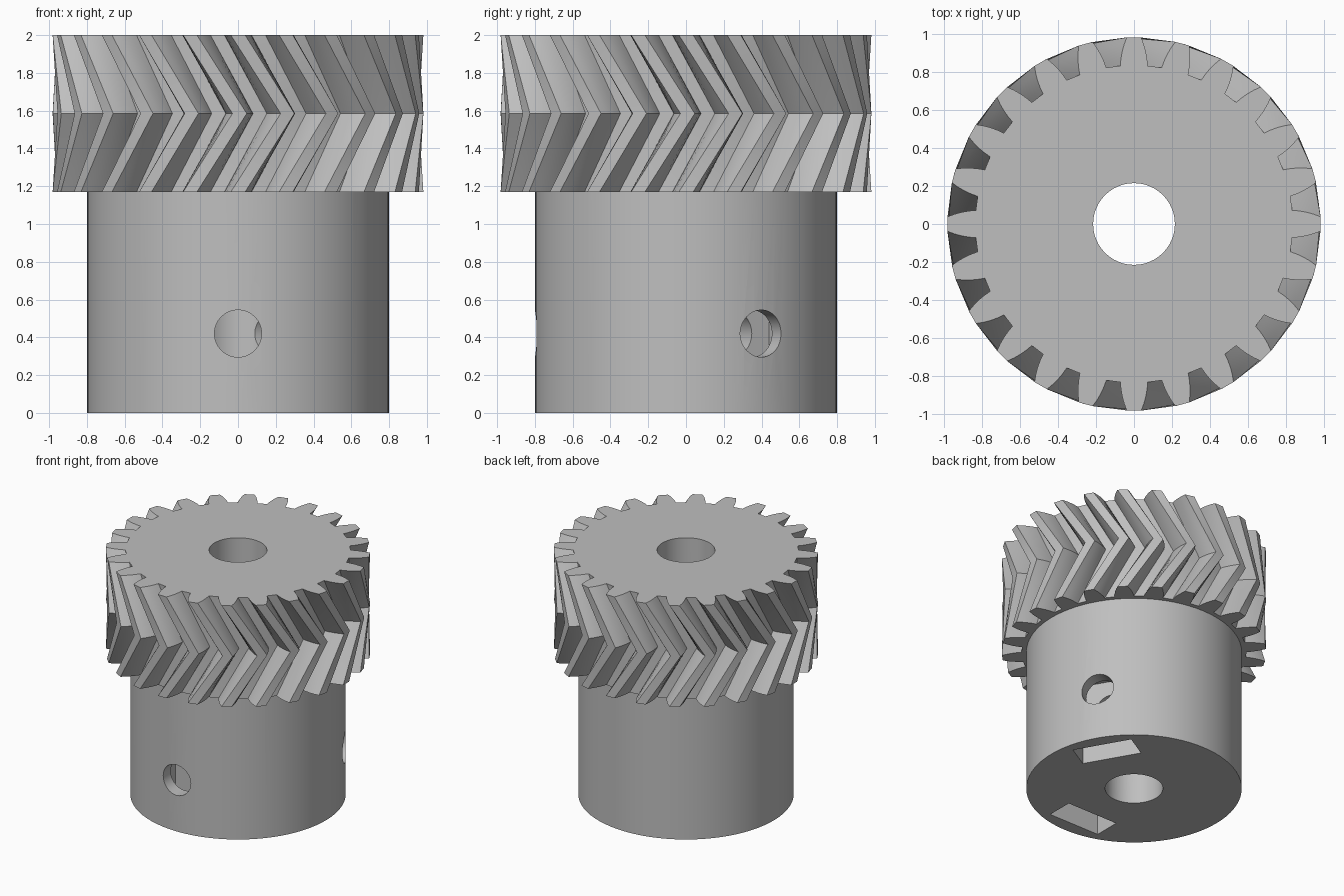
import bpy, bmesh
from math import cos, sin, pi, radians
from mathutils import Matrix

cube = bpy.data.objects.get("Cube")
if cube:
    bpy.data.objects.remove(cube, do_unlink=True)

TEETH = 24
TWIST = 15.5                      # degrees turned between gear end and middle
HUB_TOP, MIDDLE, TOP = 1.17, 1.585, 2.0
# Tooth flank from root to tip: (radius, half angle in degrees)
FLANK = [(0.835, 4.95), (0.87, 4.55), (0.91, 3.9), (0.945, 3.15), (0.982, 2.2)]

steel = bpy.data.materials.new("plain grey")
steel.use_nodes = True
GREY = (0.52, 0.52, 0.52, 1)
steel.diffuse_color = GREY
steel.node_tree.nodes["Principled BSDF"].inputs["Base Color"].default_value = GREY


def make_object(name, bm):
    bmesh.ops.recalc_face_normals(bm, faces=bm.faces)
    mesh = bpy.data.meshes.new(name)
    bm.to_mesh(mesh)
    bm.free()
    mesh.materials.append(steel)
    obj = bpy.data.objects.new(name, mesh)
    bpy.context.collection.objects.link(obj)
    return obj


def cylinder(name, radius, z0, z1, sides, matrix=Matrix()):
    bm = bmesh.new()
    bmesh.ops.create_cone(bm, cap_ends=True, segments=sides, radius1=radius,
                          radius2=radius, depth=z1 - z0,
                          matrix=matrix @ Matrix.Translation((0, 0, (z0 + z1) / 2)))
    return make_object(name, bm)


def box(name, size, matrix):
    bm = bmesh.new()
    bmesh.ops.create_cube(bm, size=1, matrix=matrix @ Matrix.Diagonal((*size, 1)))
    return make_object(name, bm)


def combine(target, other, operation):
    mod = target.modifiers.new(operation.lower(), 'BOOLEAN')
    mod.operation = operation
    mod.solver = 'EXACT'
    mod.object = other
    bpy.context.view_layer.objects.active = target
    bpy.ops.object.modifier_apply(modifier=mod.name)
    bpy.data.objects.remove(other, do_unlink=True)


def gear_ring(bm, z, turn):
    """One toothed outline at height z, turned by an angle in degrees."""
    ring = []
    for i in range(TEETH):
        centre = i * 360 / TEETH + turn
        side = [(r, -a) for r, a in FLANK] + [(r, a) for r, a in reversed(FLANK)]
        for r, a in side:
            t = radians(centre + a)
            ring.append(bm.verts.new((r * cos(t), r * sin(t), z)))
    return ring


# Herringbone gear: ends in line, middle turned
bm = bmesh.new()
rings = [gear_ring(bm, HUB_TOP, 0), gear_ring(bm, MIDDLE, TWIST), gear_ring(bm, TOP, 0)]
walls = []
for low, high in zip(rings, rings[1:]):
    for i in range(len(low)):
        j = (i + 1) % len(low)
        walls.append(bm.faces.new((low[i], low[j], high[j], high[i])))
bmesh.ops.triangulate(bm, faces=walls)
bm.faces.new(rings[0])
bm.faces.new(rings[-1])
body = make_object("herringbone_gear_with_hub", bm)

# Hub below the gear, then the shaft bore through both
combine(body, cylinder("hub", 0.8, 0, HUB_TOP + 0.1, 80), 'UNION')
combine(body, cylinder("bore", 0.215, -0.1, TOP + 0.1, 48), 'DIFFERENCE')

# Set screw holes, each with a nut slot open at the bottom
for angle in (-90, 30):
    turn = Matrix.Rotation(radians(angle), 4, 'Z')
    slot = turn @ Matrix.Translation((0.587, 0, 0.28))
    combine(body, box("nut_slot", (0.214, 0.46, 0.76), slot), 'DIFFERENCE')
    axis = turn @ Matrix.Translation((0, 0, 0.42)) @ Matrix.Rotation(pi / 2, 4, 'Y')
    combine(body, cylinder("screw_hole", 0.125, 0.05, 1, 32, axis), 'DIFFERENCE')

# Smooth round walls, crisp tooth edges
bpy.ops.object.select_all(action='DESELECT')
body.select_set(True)
bpy.context.view_layer.objects.active = body
bpy.ops.object.shade_smooth_by_angle(angle=radians(20))
